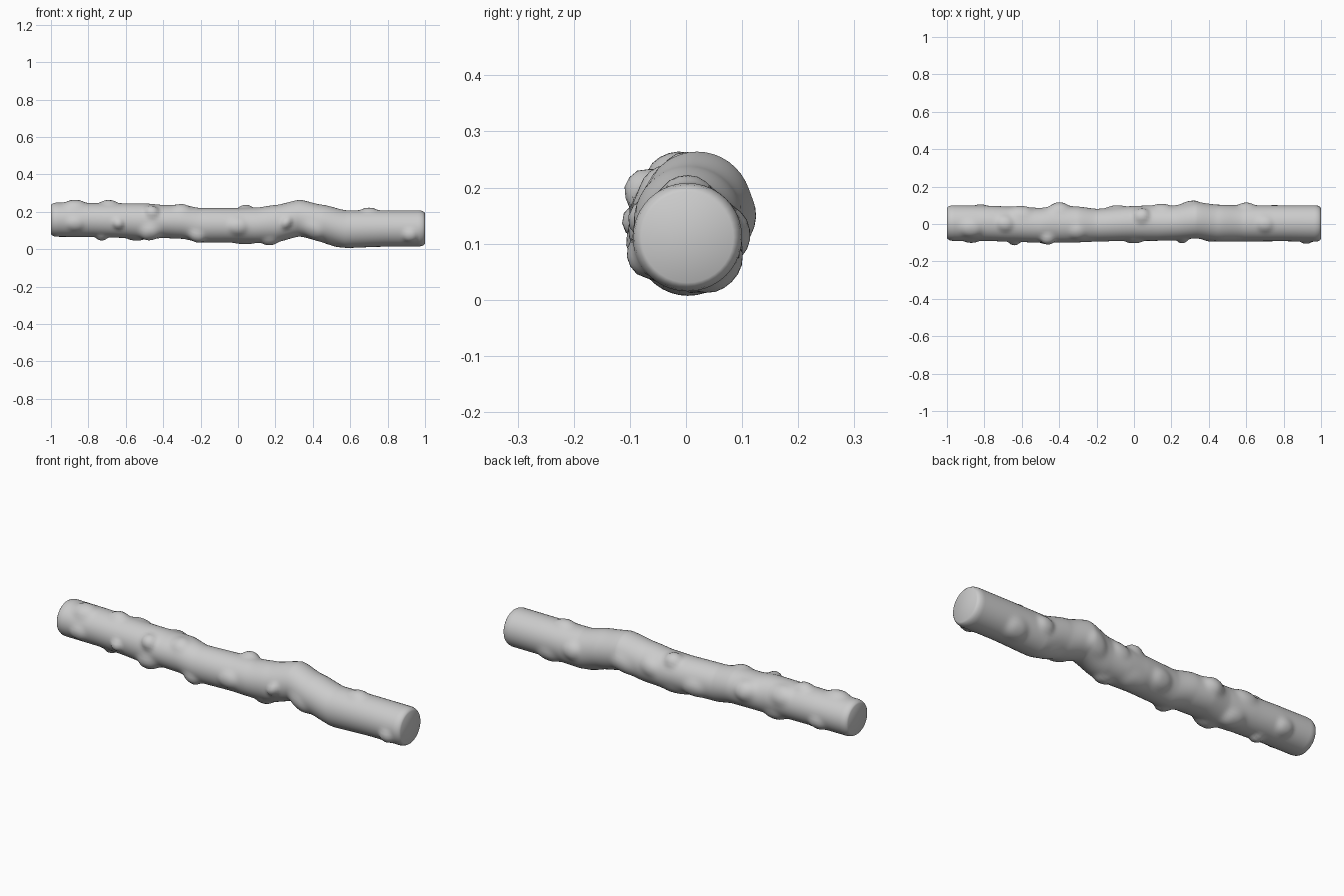
import bpy, bmesh, math

cube = bpy.data.objects.get("Cube")
if cube:
    bpy.data.objects.remove(cube, do_unlink=True)

SIDES, RINGS = 40, 200

# Trunk sections: x, back y, front y, top z, bottom z
SECTIONS = [
    (-1, .1, -.09, .25, .067), (-.8, .098, -.09, .248, .066), (-.65, .093, -.095, .246, .062),
    (-.5, .086, -.1, .245, .053), (-.4, .1, -.1, .237, .06), (-.3, .093, -.098, .238, .056),
    (-.2, .081, -.094, .22, .037), (0, .096, -.088, .22, .037), (.1, .1, -.09, .223, .034),
    (.2, .098, -.088, .236, .037), (.33, .117, -.077, .264, .068), (.45, .103, -.093, .238, .04),
    (.58, .1, -.093, .208, .007), (.8, .1, -.092, .208, .015), (1, .1, -.095, .208, .015),
]

# Knots: x, direction in degrees (0 back, 90 up, 180 front, 270 down), height, length
KNOTS = [
    (-.87, 110, .018, .05), (-.69, 88, .017, .04), (-.6, 35, .013, .05),
    (-.87, 195, .012, .04), (-.73, 262, .018, .03), (-.64, 190, .02, .028),
    (-.47, 225, .024, .05), (-.46, 145, .024, .035), (-.4, 20, .019, .05),
    (-.22, 228, .02, .04), (-.3, 120, .01, .04), (0, 184, .015, .045),
    (.04, 62, .024, .04), (.03, 290, .01, .06), (.17, 255, .016, .04),
    (.26, 184, .02, .028), (.3, 340, .012, .05), (.4, 215, .014, .05),
    (.6, 8, .015, .04), (.7, 92, .014, .04), (.75, 315, .014, .05),
    (.92, 205, .018, .035), (-.55, 300, .016, .05), (-.82, 330, .014, .04),
    (-.1, 340, .013, .05), (.15, 15, .01, .04), (.5, 275, .008, .05),
]


def section(x):
    """Blend neighbouring trunk sections."""
    for a, b in zip(SECTIONS, SECTIONS[1:]):
        if x <= b[0]:
            t = (x - a[0]) / (b[0] - a[0])
            t = .5 * t + .5 * t * t * (3 - 2 * t)
            return [p + (q - p) * t for p, q in zip(a[1:], b[1:])]
    return SECTIONS[-1][1:]


def knot_height(x, angle):
    total = 0
    for kx, deg, height, length in KNOTS:
        turn = (angle - math.radians(deg) + math.pi) % math.tau - math.pi
        d = ((x - kx) / length) ** 2 + (turn * .1 / length) ** 2
        total += height * math.exp(-d * d * .7 - d * .3)
    return total


def ring(bm, x, scale):
    back, front, top, bottom = section(x)
    cy, cz = (back + front) / 2, (top + bottom) / 2
    ry, rz = (back - front) / 2, (top - bottom) / 2
    fade = min(1, (1 - abs(x)) / .05)
    verts = []
    for i in range(SIDES):
        a = math.tau * i / SIDES
        bump = knot_height(x, a) * fade
        verts.append(bm.verts.new((x, cy + math.cos(a) * (ry * scale + bump),
                                   cz + math.sin(a) * (rz * scale + bump))))
    return verts


# Trunk with softly rounded ends
bm = bmesh.new()
steps = [(-1, .84), (-.995, .91), (-.985, .97)]
steps += [(-.97 + 1.94 * i / RINGS, 1) for i in range(RINGS + 1)]
steps += [(.985, .97), (.995, .91), (1, .84)]
rings = [ring(bm, x, s) for x, s in steps]
for a, b in zip(rings, rings[1:]):
    for i in range(SIDES):
        j = (i + 1) % SIDES
        bm.faces.new((a[i], a[j], b[j], b[i]))
bm.faces.new(rings[0])
bm.faces.new(rings[-1])
bmesh.ops.recalc_face_normals(bm, faces=bm.faces)

mesh = bpy.data.meshes.new("log")
bm.to_mesh(mesh)
bm.free()
log = bpy.data.objects.new("log", mesh)
bpy.context.collection.objects.link(log)

# Plain grey wood
grey = bpy.data.materials.new("grey wood")
grey.use_nodes = True
color = (.6, .6, .6, 1)
grey.diffuse_color = color
grey.node_tree.nodes["Principled BSDF"].inputs["Base Color"].default_value = color
mesh.materials.append(grey)

bpy.ops.object.select_all(action='DESELECT')
log.select_set(True)
bpy.context.view_layer.objects.active = log
bpy.ops.object.shade_smooth_by_angle(angle=math.radians(50))
